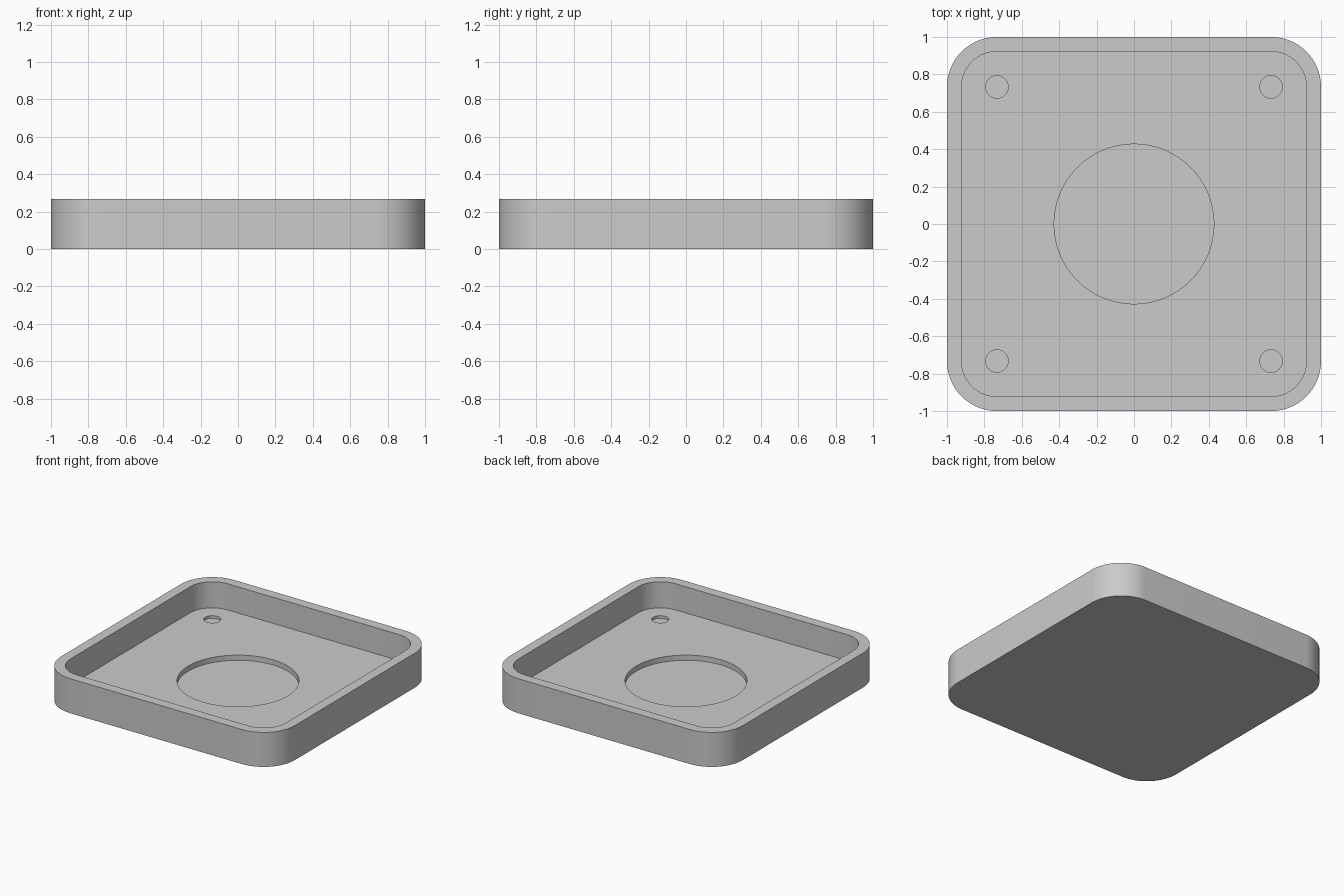
import bpy
import bmesh
from mathutils import Matrix, Vector

if "Cube" in bpy.data.objects:
    bpy.data.objects.remove(bpy.data.objects["Cube"], do_unlink=True)

HEIGHT = 0.267      # overall height
FLOOR = 0.065       # level of the tray floor
CLEAR = 0.1         # how far cutters reach above the surface they cut

grey = bpy.data.materials.new("light_grey")
grey.use_nodes = True
colour = (0.6, 0.6, 0.6, 1)
grey.diffuse_color = colour
grey.node_tree.nodes["Principled BSDF"].inputs["Base Color"].default_value = colour


def add_object(name, bm):
    mesh = bpy.data.meshes.new(name)
    bm.to_mesh(mesh)
    bm.free()
    mesh.materials.append(grey)
    obj = bpy.data.objects.new(name, mesh)
    bpy.context.collection.objects.link(obj)
    return obj


def rounded_block(name, half, radius, bottom, top):
    """Square block with rounded vertical edges."""
    bm = bmesh.new()
    bmesh.ops.create_cube(bm, size=1)
    bmesh.ops.scale(bm, vec=(2 * half, 2 * half, top - bottom), verts=bm.verts)
    bmesh.ops.translate(bm, vec=(0, 0, (top + bottom) / 2), verts=bm.verts)
    upright = [e for e in bm.edges
               if abs((e.verts[0].co - e.verts[1].co).normalized().z) > 0.9]
    bmesh.ops.bevel(bm, geom=upright, offset=radius, segments=16,
                    profile=0.5, affect='EDGES')
    return add_object(name, bm)


def disc(name, x, y, radius, bottom, top, sides):
    bm = bmesh.new()
    centre = Vector((x, y, (top + bottom) / 2))
    bmesh.ops.create_cone(bm, cap_ends=True, segments=sides, radius1=radius,
                          radius2=radius, depth=top - bottom,
                          matrix=Matrix.Translation(centre))
    return add_object(name, bm)


# Tray body
tray = rounded_block("tray", 1.0, 0.267, 0, HEIGHT)

# Main cavity, central round recess and four shallow corner sockets
cutters = [
    rounded_block("cavity_cutter", 0.922, 0.189, FLOOR, HEIGHT + CLEAR),
    disc("recess_cutter", 0, 0, 0.427, FLOOR - 0.04, FLOOR + CLEAR, 96),
]
for x in (-0.733, 0.733):
    for y in (-0.733, 0.733):
        cutters.append(disc("socket_cutter", x, y, 0.06,
                            FLOOR - 0.02, FLOOR + CLEAR, 48))

bpy.ops.object.select_all(action='DESELECT')
tray.select_set(True)
bpy.context.view_layer.objects.active = tray
for cutter in cutters:
    cut = tray.modifiers.new(cutter.name, 'BOOLEAN')
    cut.operation = 'DIFFERENCE'
    cut.solver = 'EXACT'
    cut.object = cutter
    bpy.ops.object.modifier_apply(modifier=cut.name)
    bpy.data.objects.remove(cutter, do_unlink=True)

# Smooth round walls with crisp rims
bpy.ops.object.shade_smooth_by_angle(angle=0.6)
